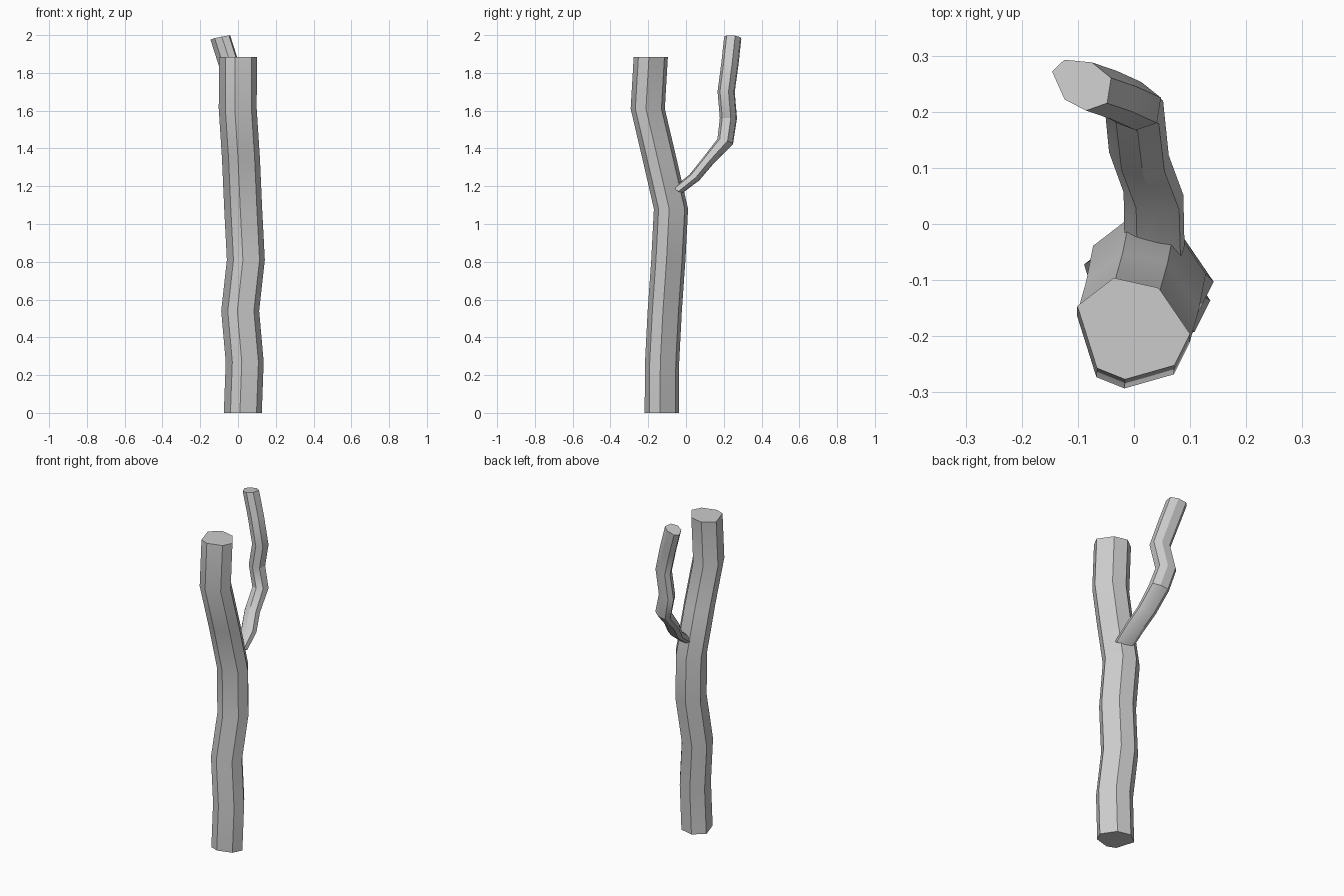
import bpy, bmesh, math
from mathutils import Vector

if "Cube" in bpy.data.objects:
    bpy.data.objects.remove(bpy.data.objects["Cube"])

UP = Vector((0, 0, 1))


def loft(name, section, path, tilt=0.0, flatten=None):
    """Sweep a closed section along path points, capping both ends."""
    pts = [Vector(p) for p in path]
    bm = bmesh.new()
    rings = []
    for i, p in enumerate(pts):
        a, b = pts[max(i - 1, 0)], pts[min(i + 1, len(pts) - 1)]
        lean = UP.lerp((b - a).normalized(), tilt).normalized()
        q = UP.rotation_difference(lean)
        f = flatten[i] if flatten else 1.0
        rings.append([bm.verts.new(p + q @ Vector((x, y * f, 0))) for x, y in section])
    n = len(section)
    for lo, hi in zip(rings, rings[1:]):
        for k in range(n):
            bm.faces.new((lo[k], lo[(k + 1) % n], hi[(k + 1) % n], hi[k]))
    bm.faces.new(rings[0][::-1])
    bm.faces.new(rings[-1])
    bmesh.ops.recalc_face_normals(bm, faces=bm.faces[:])
    me = bpy.data.meshes.new(name)
    bm.to_mesh(me)
    bm.free()
    ob = bpy.data.objects.new(name, me)
    bpy.context.collection.objects.link(ob)
    bpy.ops.object.select_all(action='DESELECT')
    ob.select_set(True)
    bpy.context.view_layer.objects.active = ob
    bpy.ops.object.shade_smooth_by_angle(angle=math.radians(30))
    return ob


# Trunk: irregular seven-sided section, level rings
trunk_section = [(.10, -.006), (.044, .076), (-.036, .094), (-.101, .044),
                 (-.066, -.067), (-.016, -.087), (.072, -.062)]
trunk_path = [(.026, -.132, 0), (.036, -.130, .27), (.012, -.116, .54), (.042, -.097, .81),
              (.028, -.083, 1.08), (.016, -.145, 1.35), (-.001, -.206, 1.61), (0, -.19, 1.885)]
loft("trunk", trunk_section, trunk_path)

# Branch: thinner seven-sided section following a crooked path
branch_section = [(.052, .010), (.017, .038), (-.033, .043), (-.055, .022),
                  (-.032, -.028), (.007, -.048), (.045, -.035)]
branch_path = [(.038, -.045, 1.175), (.036, .045, 1.245), (.010, .115, 1.33), (.000, .210, 1.437),
               (-.035, .227, 1.56), (-.004, .215, 1.70), (-.048, .235, 1.85), (-.092, .25, 1.988)]
loft("branch", branch_section, branch_path, tilt=.6,
     flatten=[.6, .65, .7, .95, 1, 1, 1, 1])
